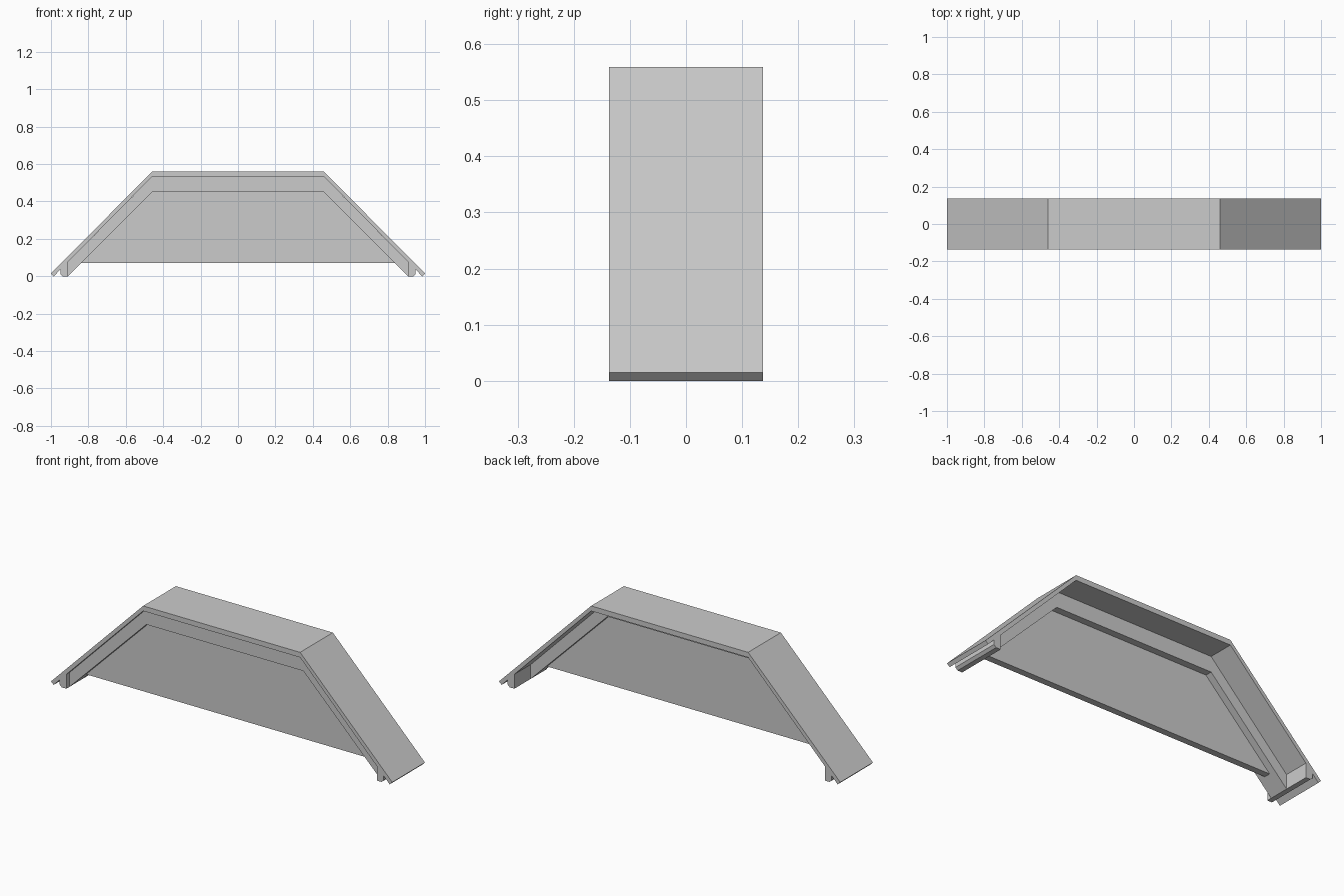
import bpy, bmesh

if "Cube" in bpy.data.objects:
    bpy.data.objects.remove(bpy.data.objects["Cube"])


def extrude(name, profile, y0, y1):
    """Extrude an (x, z) outline along y into a closed solid."""
    bm = bmesh.new()
    face = bm.faces.new([bm.verts.new((x, y0, z)) for x, z in profile])
    res = bmesh.ops.extrude_face_region(bm, geom=[face])
    verts = [g for g in res["geom"] if isinstance(g, bmesh.types.BMVert)]
    bmesh.ops.translate(bm, verts=verts, vec=(0, y1 - y0, 0))
    bmesh.ops.recalc_face_normals(bm, faces=bm.faces)
    mesh = bpy.data.meshes.new(name)
    bm.to_mesh(mesh)
    bm.free()
    obj = bpy.data.objects.new(name, mesh)
    bpy.context.collection.objects.link(obj)
    return obj


def mirrored(left):
    """Close a left-half outline with its mirror image."""
    return left + [(-x, z) for x, z in reversed(left)]


K = 0.46      # x of the roof bends
D = 0.137     # half depth

# Outer roof shell: two slopes and a flat top
extrude("roof_shell",
        mirrored([(-K, 0.532), (-0.985, 0), (-1, 0.015), (-K, 0.559)]), -D, D)

# Frame rib set back under the shell
extrude("frame_rib",
        mirrored([(-K, 0.45), (-0.91, 0), (-0.937, 0), (-0.95, 0.012),
                  (-0.95, 0.035), (-K, 0.532)]), -0.11, 0.0)

# Infill panel held in the rib's groove
extrude("infill_panel", mirrored([(-0.85, 0.07), (-K, 0.46)]), -0.072, -0.037)

# Eave blocks along both lower edges
for side, s in (("left", 1), ("right", -1)):
    block = [(-0.95, 0.036), (-0.95, 0.012), (-0.937, 0), (-0.91, 0), (-0.91, 0.077)]
    extrude("eave_block_" + side, [(s * x, z) for x, z in block], -D, D)
